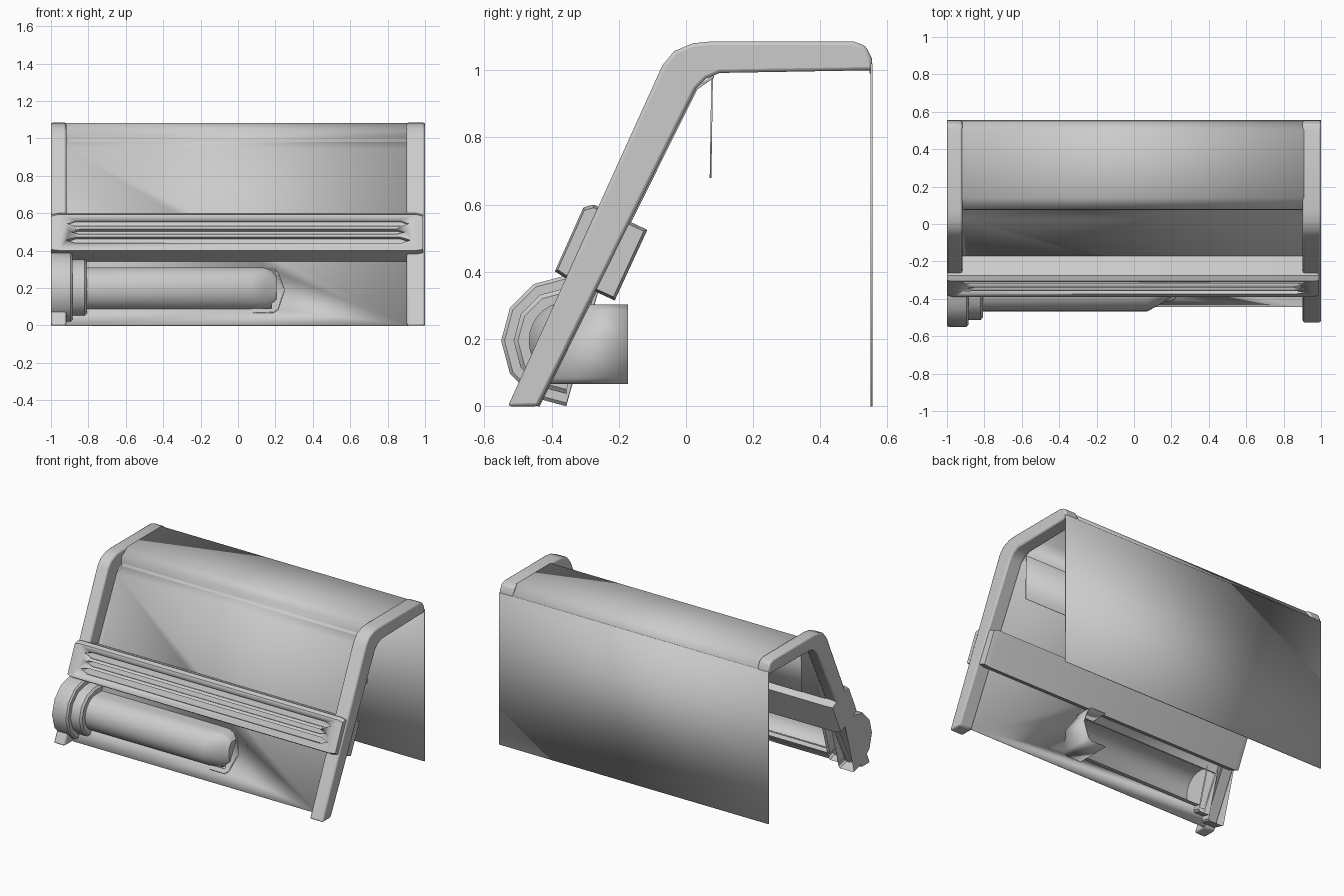
import bpy
import math

cube = bpy.data.objects.get("Cube")
if cube:
    bpy.data.objects.remove(cube)

grey = bpy.data.materials.new("plain_grey")
grey.use_nodes = True
COLOUR = (0.6, 0.6, 0.6, 1)
grey.diffuse_color = COLOUR
grey.node_tree.nodes["Principled BSDF"].inputs["Base Color"].default_value = COLOUR


def make(name, verts, faces):
    mesh = bpy.data.meshes.new(name)
    mesh.from_pydata(verts, [], faces)
    mesh.materials.append(grey)
    ob = bpy.data.objects.new(name, mesh)
    bpy.context.collection.objects.link(ob)
    bpy.ops.object.select_all(action="DESELECT")
    ob.select_set(True)
    bpy.context.view_layer.objects.active = ob
    bpy.ops.object.mode_set(mode="EDIT")
    bpy.ops.mesh.select_all(action="SELECT")
    bpy.ops.mesh.normals_make_consistent(inside=False)
    bpy.ops.object.mode_set(mode="OBJECT")
    bpy.ops.object.shade_smooth_by_angle(angle=math.radians(33))
    return ob


def loft(name, rings, closed=False, caps=False):
    """Skin matching rings of points, optionally closing rings and ends."""
    n = len(rings[0])
    faces = []
    for k in range(len(rings) - 1):
        for i in range(n if closed else n - 1):
            j = (i + 1) % n
            faces.append((k * n + i, k * n + j, k * n + n + j, k * n + n + i))
    if caps:
        last = (len(rings) - 1) * n
        faces += [tuple(range(n)), tuple(range(last, last + n))]
    return make(name, [p for ring in rings for p in ring], faces)


def prism(name, profile, x0, x1):
    rings = [[(x, y, z) for y, z in profile] for x in (x0, x1)]
    return loft(name, rings, closed=True, caps=True)


def sheet(name, path, x0, x1, thick=0.008):
    ob = loft(name, [[(x, y, z) for y, z in path] for x in (x0, x1)])
    mod = ob.modifiers.new("thickness", "SOLIDIFY")
    mod.thickness = thick
    mod.offset = 0
    return ob


def bevel(ob, width):
    mod = ob.modifiers.new("soft_edges", "BEVEL")
    mod.width = width
    mod.segments = 2
    mod.angle_limit = math.radians(40)


def cut(ob, cutter):
    cutter.hide_render = True
    cutter.hide_set(True)
    cutter.display_type = "WIRE"
    mod = ob.modifiers.new("cut", "BOOLEAN")
    mod.operation = "DIFFERENCE"
    mod.object = cutter


def panel_y(z):
    return -0.44 + 0.497 * z


# Bent end frames
frame = [(-0.53, 0), (-0.07, 1.015), (-0.035, 1.057), (0.02, 1.08), (0.07, 1.085),
         (0.5, 1.085), (0.535, 1.072), (0.553, 1.035), (0.555, 1.0),
         (0.1, 0.992), (0.06, 0.975), (0.03, 0.945), (-0.44, 0)]
for name, x0, x1 in (("right_frame", -1, -0.918), ("left_frame", 0.902, 1)):
    bevel(prism(name, frame, x0, x1), 0.01)

# Recessed front panel, header step and roof
shell = sheet("front_panel_and_roof",
              [(-0.44, 0), (0.03, 0.945), (0.08, 0.98), (0.08, 1.04),
               (0.14, 1.08), (0.5, 1.08), (0.548, 1.02), (0.55, 0.99)], -0.92, 0.91)
cut(shell, prism("tube_opening_cutter",
                 [(-0.6, 0.09), (-0.1, 0.09), (-0.1, 0.295), (-0.6, 0.295)], -0.88, 0.18))

# Back wall and hanging inner plate
sheet("back_wall", [(0.552, 0), (0.552, 1.02)], -1, 1, 0.006)
sheet("inner_plate", [(0.073, 0.68), (0.078, 1.0)], -0.91, 0.91, 0.005)

# Slanted cross belt, pinched at its ends
belt_profile = [(-0.275, 0.6), (-0.115, 0.525), (-0.212, 0.315), (-0.365, 0.385),
                (-0.39, 0.402), (-0.305, 0.592)]
mid_y, mid_z = -0.27, 0.47


def belt_ring(x, s):
    return [(x, mid_y + (y - mid_y) * s, mid_z + (z - mid_z) * s) for y, z in belt_profile]


belt = loft("cross_belt", [belt_ring(-1, 0.93), belt_ring(-0.965, 1),
                           belt_ring(0.955, 1), belt_ring(0.99, 0.93)],
            closed=True, caps=True)

# Long pointed grooves in the belt face
for k, (offset, half, height) in enumerate(((0.055, 0.92, 0.018), (0.005, 0.9, 0.014),
                                            (-0.045, 0.92, 0.018))):
    outline = [(-half, 0), (-half + 0.05, height), (half - 0.05, height),
               (half, 0), (half - 0.05, -height), (-half + 0.05, -height)]
    groove = loft("groove_cutter_%d" % k,
                  [[(x, y, z + offset) for x, z in outline] for y in (-0.05, 0.026)],
                  closed=True, caps=True)
    groove.location = (0, -0.347, 0.497)
    groove.rotation_euler.x = -math.atan2(0.085, 0.19)
    cut(belt, groove)


# Half-round tube with a collar and an end cap, open behind
def half_round(name, stations, steps):
    rings = []
    for x, ry, rz in stations:
        ring = []
        for i in range(steps + 1):
            a = math.pi * (i / steps - 0.5)
            ring.append((x, -0.355 - ry * math.cos(a), 0.195 + rz * math.sin(a)))
        top = ring[-1][2]
        ring.append((x, panel_y(top), top))
        rings.append(ring)
    return loft(name, rings, caps=True)


half_round("tube_end_cap", [(-1, 0.19, 0.19), (-0.99, 0.195, 0.195),
                            (-0.895, 0.195, 0.195), (-0.885, 0.185, 0.185)], 6)
half_round("tube_collar", [(-0.89, 0.158, 0.158), (-0.82, 0.158, 0.158),
                           (-0.808, 0.145, 0.145)], 6)
half_round("tube", [(-0.82, 0.113, 0.116), (0.07, 0.113, 0.116), (0.14, 0.075, 0.114),
                    (0.18, 0.05, 0.1), (0.205, 0.035, 0.07)], 14)

# Pocket wall behind the tube tip
pocket = [(0.08, 0.303), (0.19, 0.303), (0.215, 0.285), (0.25, 0.19),
          (0.215, 0.085), (0.19, 0.067), (0.08, 0.067)]
wall = loft("tube_tip_pocket", [[(x, panel_y(z) - 0.008, z) for x, z in pocket],
                                [(x, -0.172, z) for x, z in pocket]])
wall.modifiers.new("thickness", "SOLIDIFY").thickness = 0.006
